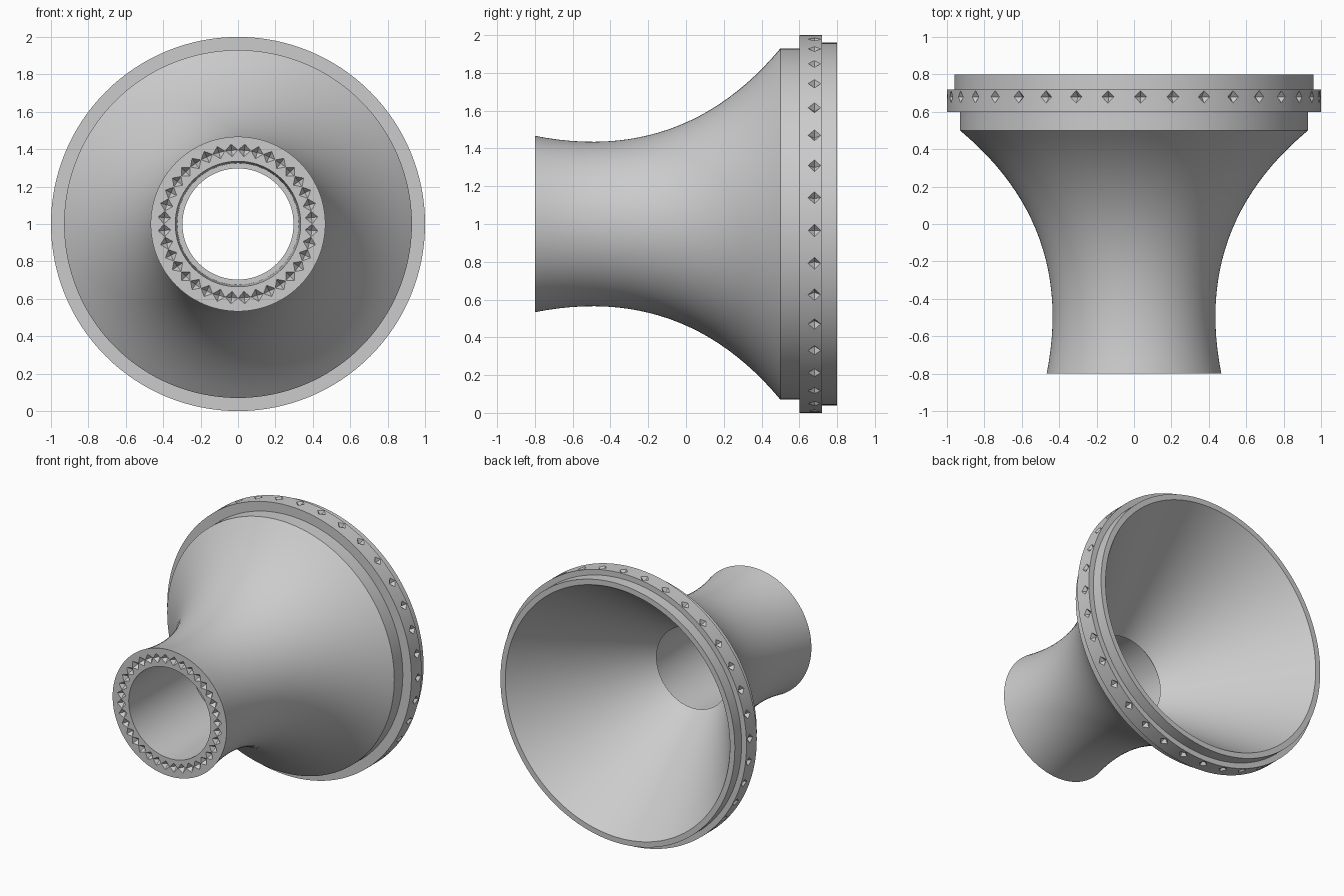
import bpy, bmesh, math
from mathutils import Matrix, Vector

cube = bpy.data.objects.get("Cube")
if cube:
    bpy.data.objects.remove(cube, do_unlink=True)

SEGMENTS = 128
AXIS_HEIGHT = 1.0
DENTS = 36
DENT_SIZE = 0.034

grey = bpy.data.materials.new("plain grey")
grey.use_nodes = True
color = (0.6, 0.6, 0.6, 1)
grey.diffuse_color = color
grey.node_tree.nodes["Principled BSDF"].inputs["Base Color"].default_value = color


def make_object(name, bm):
    mesh = bpy.data.meshes.new(name)
    bm.to_mesh(mesh)
    bm.free()
    mesh.materials.append(grey)
    obj = bpy.data.objects.new(name, mesh)
    bpy.context.scene.collection.objects.link(obj)
    obj.location.z = AXIS_HEIGHT
    return obj


def bezier(a, b, c, steps):
    a, b, c = Vector(a), Vector(b), Vector(c)
    for i in range(steps + 1):
        t = i / steps
        yield a * (1 - t) ** 2 + b * 2 * t * (1 - t) + c * t * t


# Flared body: closed profile of (y, radius) turned about the y axis
profile = list(bezier((-0.8, 0.467), (-0.016, 0.31), (0.5, 0.93), 24))
profile += [(0.6, 0.93), (0.6, 1.0), (0.72, 1.0), (0.72, 0.96), (0.8, 0.96)]  # rim
profile += [(0.8, 0.92), (-0.08, 0.297)]                                      # funnel
profile += [(-0.08, 0.325), (-0.8, 0.335)]                                    # bore
bm = bmesh.new()
verts = [bm.verts.new((0, y, r)) for y, r in profile]
edges = [bm.edges.new((v, verts[(i + 1) % len(verts)])) for i, v in enumerate(verts)]
bmesh.ops.spin(bm, geom=verts + edges, cent=(0, 0, 0), axis=(0, 1, 0),
               angle=math.tau, steps=SEGMENTS)
bmesh.ops.remove_doubles(bm, verts=bm.verts, dist=0.0001)
bmesh.ops.recalc_face_normals(bm, faces=bm.faces)
body = make_object("flared_horn", bm)

# Diamond dents: a ring round the rim and a ring on the narrow end
bm = bmesh.new()
for y, radius, start in ((0.68, 1.0005, 2), (-0.8005, 0.395, 5)):
    for i in range(DENTS):
        turn = Matrix.Rotation(math.radians(start) + math.tau * i / DENTS, 4, "Y")
        place = turn @ Matrix.Translation((0, y, radius))
        bmesh.ops.create_uvsphere(bm, u_segments=4, v_segments=2,
                                  radius=DENT_SIZE, matrix=place)
cutter = make_object("dent_cutter", bm)
cutter.hide_render = True

cut = body.modifiers.new("dents", "BOOLEAN")
cut.operation = "DIFFERENCE"
cut.solver = "EXACT"
cut.object = cutter

bpy.ops.object.select_all(action="DESELECT")
body.select_set(True)
bpy.context.view_layer.objects.active = body
bpy.ops.object.modifier_apply(modifier=cut.name)
bpy.data.objects.remove(cutter, do_unlink=True)
bpy.ops.object.shade_smooth_by_angle(angle=math.radians(25))
